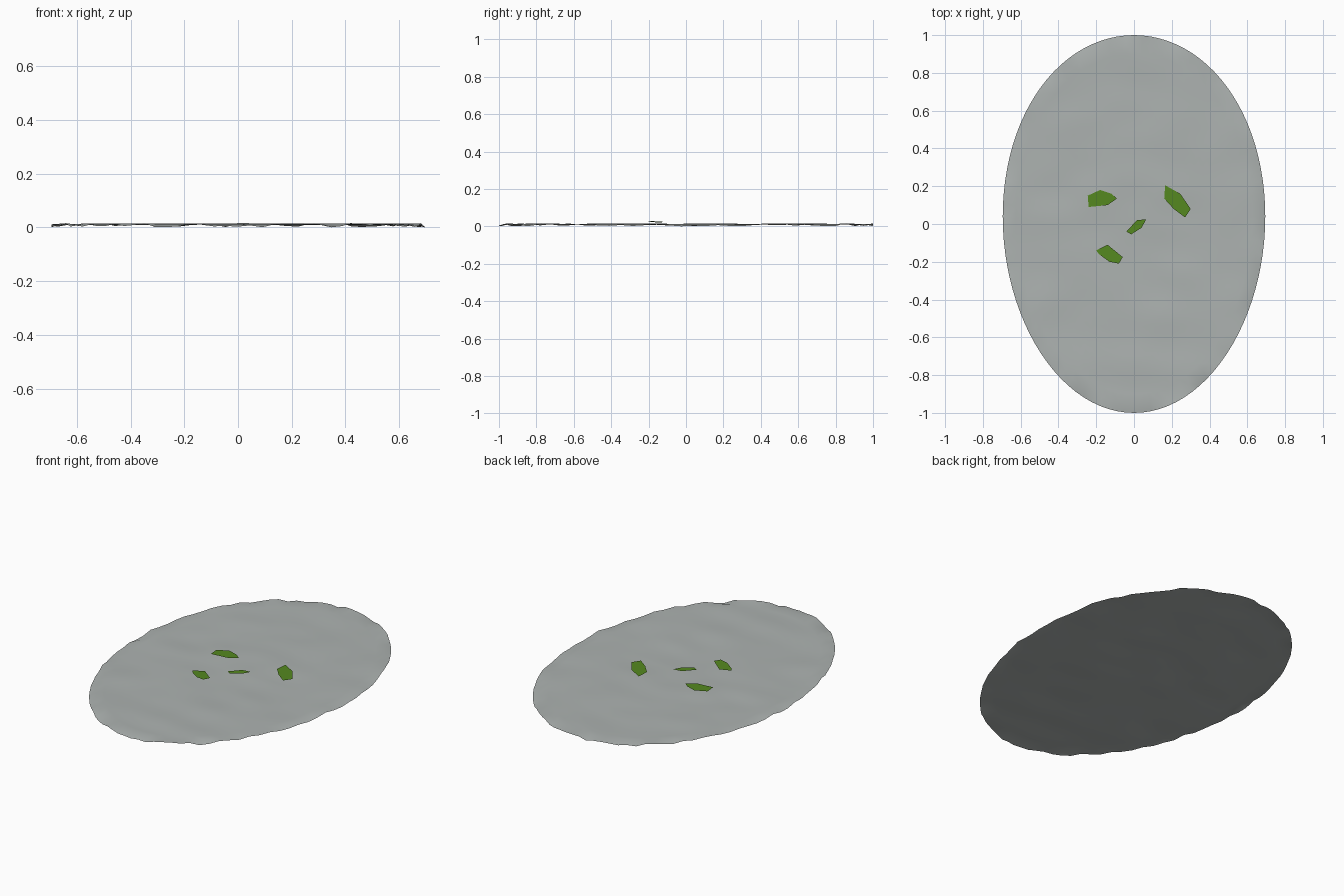
import bpy, bmesh, math, random
from mathutils import Vector, noise

if "Cube" in bpy.data.objects:
    bpy.data.objects.remove(bpy.data.objects["Cube"])

random.seed(4)


def material(name, rgb):
    m = bpy.data.materials.new(name)
    m.diffuse_color = (*rgb, 1)
    m.use_nodes = True
    m.node_tree.nodes["Principled BSDF"].inputs["Base Color"].default_value = m.diffuse_color
    return m


grey = material("pale grey", (0.42, 0.45, 0.44))
green = material("leaf green", (0.09, 0.25, 0.014))


def finish(bm, name, mat):
    bmesh.ops.recalc_face_normals(bm, faces=bm.faces)
    bm.normal_update()
    if sum(f.normal.z * f.calc_area() for f in bm.faces) < 0:
        bmesh.ops.reverse_faces(bm, faces=bm.faces)
    me = bpy.data.meshes.new(name)
    bm.to_mesh(me)
    bm.free()
    me.materials.append(mat)
    ob = bpy.data.objects.new(name, me)
    bpy.context.collection.objects.link(ob)
    return ob


# Rippled, slightly egg-shaped water sheet with an uneven rim
SEG, RINGS = 96, 20
bm = bmesh.new()
centre = bm.verts.new((0, 0, 0.012))
prev = None
for r in range(1, RINGS + 1):
    k = r / RINGS
    ring = []
    for i in range(SEG):
        t = 2 * math.pi * i / SEG
        x = 0.695 * k * math.cos(t)
        y = k * (math.sin(t) + 0.04 * math.cos(t) ** 2)
        z = 0.012 + 0.005 * noise.noise(Vector((x * 4, y * 6, 0.3)))
        if r == RINGS:
            z = random.uniform(0.0, 0.016)
        ring.append(bm.verts.new((x, y, min(max(z, 0), 0.017))))
    for i in range(SEG):
        j = (i + 1) % SEG
        if prev:
            bm.faces.new((prev[i], ring[i], ring[j], prev[j]))
        else:
            bm.faces.new((centre, ring[i], ring[j]))
    prev = ring
sheet = finish(bm, "water_sheet", grey)
for p in sheet.data.polygons:
    p.use_smooth = True

# Floating leaves: flat outlines, each with a base height and a tilt along x
leaves = [
    ("left_leaf", 0.021, 0.0, [(-.24, .09), (-.245, .15), (-.18, .18),
                               (-.12, .16), (-.09, .135), (-.14, .10)]),
    ("right_leaf", 0.021, 0.0, [(.165, .205), (.245, .16), (.30, .08),
                                (.27, .035), (.21, .08), (.16, .135)]),
    ("middle_leaf", 0.021, 0.0, [(-.04, -.04), (.015, .02), (.065, .025),
                                 (.04, -.02), (-.015, -.055)]),
    ("front_leaf", 0.024, 0.05, [(-.20, -.14), (-.14, -.11), (-.06, -.175),
                                 (-.08, -.21), (-.13, -.20), (-.185, -.16)]),
]
for name, z, tilt, pts in leaves:
    cx = sum(p[0] for p in pts) / len(pts)
    bm = bmesh.new()
    bm.faces.new([bm.verts.new((x, y, z + tilt * (x - cx))) for x, y in pts])
    finish(bm, name, green)
